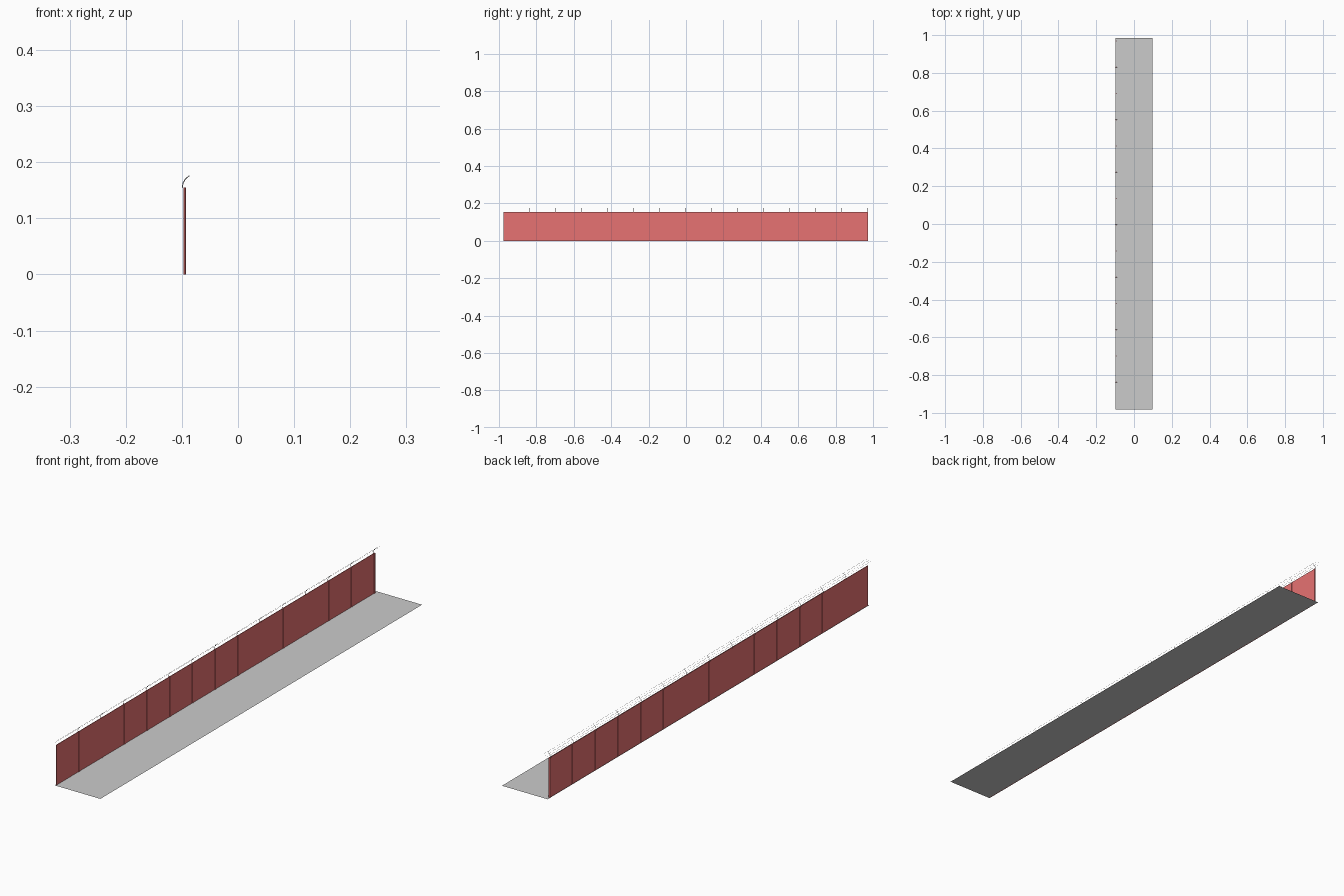
import bpy
from mathutils import Vector

if "Cube" in bpy.data.objects:
    bpy.data.objects.remove(bpy.data.objects["Cube"])

red = bpy.data.materials.new("red_paint")
red.diffuse_color = (0.8, 0.17, 0.17, 1)
red.use_nodes = True
red.node_tree.nodes["Principled BSDF"].inputs["Base Color"].default_value = red.diffuse_color

X = -0.095          # fence line
TOP = 0.155         # fence height
STEP = 0.139        # panel spacing
Y_END = 0.971
COUNT = 14


def box(name, x, y0, y1, z0, z1, thick, mat=None):
    bpy.ops.mesh.primitive_cube_add(size=1, location=(x, (y0 + y1) / 2, (z0 + z1) / 2))
    o = bpy.context.object
    o.name = name
    o.scale = (thick, y1 - y0, z1 - z0)
    if mat:
        o.data.materials.append(mat)
    return o


def tube(name, points, radius, res=0):
    cu = bpy.data.curves.new(name, 'CURVE')
    cu.dimensions = '3D'
    cu.bevel_depth = radius
    cu.bevel_resolution = res
    cu.use_fill_caps = True
    sp = cu.splines.new('POLY')
    sp.points.add(len(points) - 1)
    for p, co in zip(sp.points, points):
        p.co = (*co, 1)
    o = bpy.data.objects.new(name, cu)
    bpy.context.collection.objects.link(o)
    return o


# pavement strip
bpy.ops.mesh.primitive_plane_add(size=1, location=(0, 0.002, 0))
pavement = bpy.context.object
pavement.name = "pavement"
pavement.scale = (0.196, 1.968, 1)

# panels, posts and curved wire arms
for i in range(COUNT):
    y = Y_END - i * STEP
    box("fence_panel", X, y - STEP, y, 0, TOP, 0.002, red)
    box("fence_post", X, y - 0.005, y + 0.001, 0, TOP, 0.005, red)
    tube("wire_arm", [(-0.0995, y - 0.002, 0.154), (-0.098, y - 0.002, 0.163),
                      (-0.094, y - 0.002, 0.170), (-0.087, y - 0.002, 0.176)], 0.0008)

# barbed wires
for x, z in ((-0.097, 0.165), (-0.093, 0.171), (-0.087, 0.176)):
    tube("barbed_wire", [(x, -0.99, z), (x, 0.995, z)], 0.0003)
